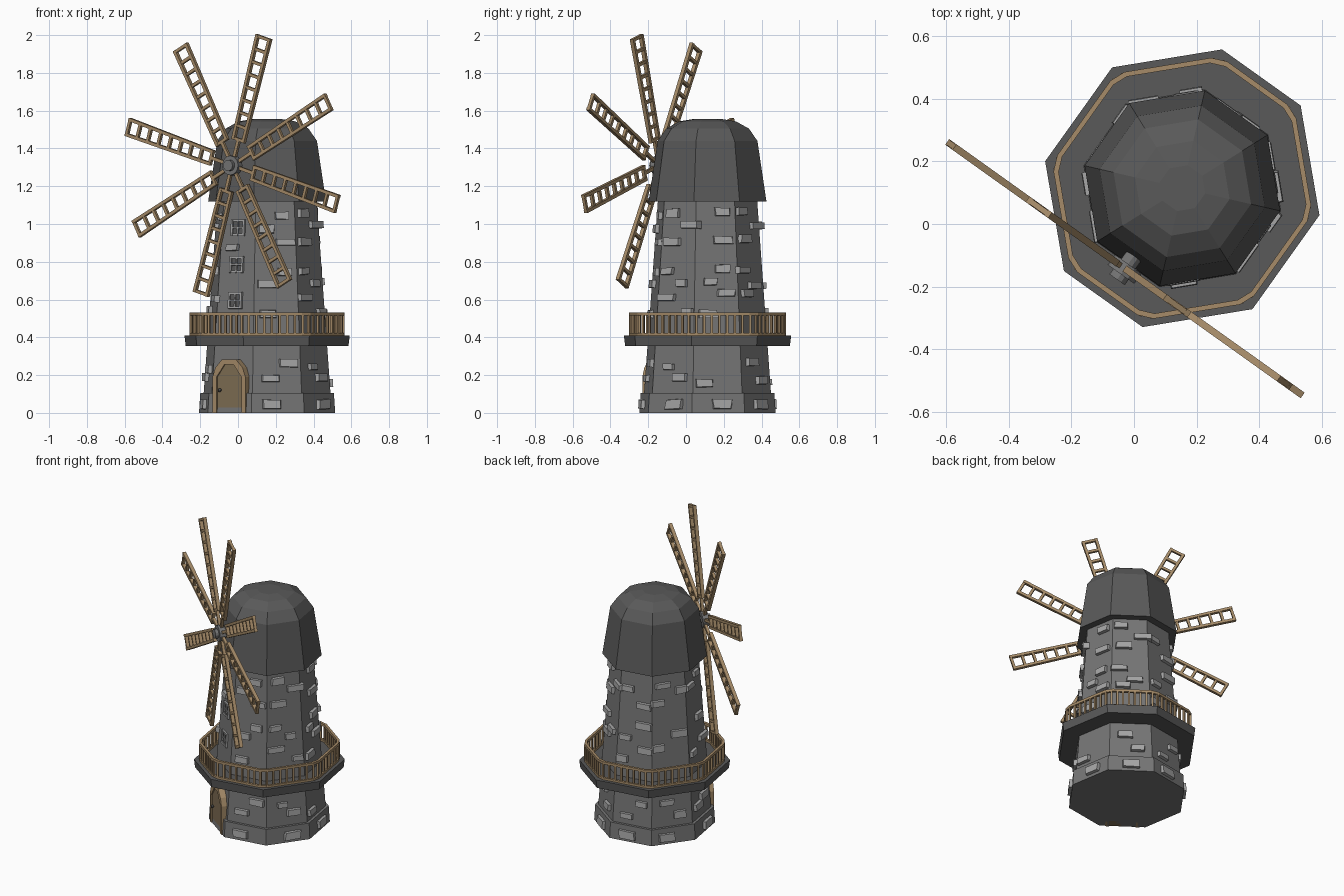
import bpy, bmesh, random
from math import radians, cos, sin, pi
from mathutils import Matrix, Vector

if "Cube" in bpy.data.objects:
    bpy.data.objects.remove(bpy.data.objects["Cube"])

random.seed(4)
# Local frame: x points outward through the door face, y runs along that face
FRONT = Matrix.Translation((0.154, 0.114, 0)) @ Matrix.Rotation(radians(-125.5), 4, 'Z')


def material(name, rgb):
    m = bpy.data.materials.new(name)
    m.diffuse_color = (*rgb, 1)
    m.use_nodes = True
    m.node_tree.nodes["Principled BSDF"].inputs["Base Color"].default_value = m.diffuse_color
    return m


wood = material("wood", (0.38, 0.26, 0.14))
door_wood = material("door_wood", (0.22, 0.16, 0.09))
dark = material("dark_grey", (0.10, 0.10, 0.10))
wall = material("wall_grey", (0.18, 0.18, 0.18))
light = material("light_grey", (0.38, 0.38, 0.38))


def finish(name, bm, mat):
    bmesh.ops.recalc_face_normals(bm, faces=bm.faces)
    me = bpy.data.meshes.new(name)
    bm.to_mesh(me)
    bm.free()
    me.materials.append(mat)
    ob = bpy.data.objects.new(name, me)
    ob.matrix_world = FRONT
    bpy.context.collection.objects.link(ob)
    return ob


def box(bm, size, mat):
    S = Matrix.Diagonal((*size, 1))
    return bmesh.ops.create_cube(bm, size=1, matrix=mat @ S)['verts']


def at(x, y, z):
    return Matrix.Translation((x, y, z))


def octagon(r):
    return [(r * cos(pi / 8 + k * pi / 4), r * sin(pi / 8 + k * pi / 4)) for k in range(8)]


def loft(bm, rings):
    """Closed solid through a list of equal-length vertex loops."""
    loops = [[bm.verts.new(p) for p in r] for r in rings]
    n = len(loops[0])
    for a, b in zip(loops, loops[1:]):
        for i in range(n):
            bm.faces.new((a[i], a[(i + 1) % n], b[(i + 1) % n], b[i]))
    bm.faces.new(loops[0])
    bm.faces.new(loops[-1])


def turned(name, profile, mat):
    bm = bmesh.new()
    loft(bm, [[(x, y, z) for x, y in octagon(r)] for r, z in profile])
    return finish(name, bm, mat)


def tower_r(z):
    return 0.345 - 0.075 * (z - 0.10) / 1.02


# Tower, plinth and cap
turned("plinth", [(0.370, 0), (0.363, 0.105)], wall)
turned("tower", [(tower_r(0.1), 0.1), (tower_r(1.14), 1.14)], wall)
turned("roof", [(0.32, 1.12), (0.271, 1.44), (0.225, 1.505), (0.155, 1.543), (0.075, 1.556)], dark)

# Balcony deck, narrower on the faces parallel to the sails
quarter = [(0.434, 0.154), (0.184, 0.406)]
deck = quarter + [(-x, y) for x, y in quarter[::-1]]
deck += [(-x, -y) for x, y in deck]
bm = bmesh.new()
loft(bm, [[(x * s, y * s, z) for x, y in deck] for s, z in ((0.985, 0.355), (1, 0.41))])
finish("balcony_deck", bm, dark)

# Balcony railing with cut corners
corners = [Vector((x, y)) for x, y in deck]
cut = []
for i, p in enumerate(corners):
    for q in (corners[i - 1], corners[(i + 1) % 8]):
        cut.append(p + (q - p).normalized() * 0.03)
bm = bmesh.new()
for z0, z1 in ((0.408, 0.424), (0.515, 0.532)):
    rings = [[bm.verts.new((p.x * s, p.y * s, z)) for p in cut]
             for s, z in ((0.95, z0), (0.95, z1), (0.912, z1), (0.912, z0))]
    for a, b in zip(rings, rings[1:] + rings[:1]):
        for i in range(16):
            j = (i + 1) % 16
            bm.faces.new((a[i], a[j], b[j], b[i]))
for i in range(8):
    a, b = corners[i] * 0.931, corners[(i + 1) % 8] * 0.931
    turn = Matrix.Rotation((b - a).to_3d().xy.angle_signed(Vector((1, 0))), 4, 'Z')
    for k in range(8):
        p = a.lerp(b, (k + 0.5) / 8)
        box(bm, (0.012, 0.012, 0.1), at(p.x, p.y, 0.469) @ turn)
finish("balcony_railing", bm, wood)

# Door: arched frame around a panel
arch = [(0.107, 0), (0.107, 0.19), (0.088, 0.24), (0.045, 0.283)]


def arch_points(inset, d):
    half = [(y - inset * (0.6 if i == 3 else 1), z - inset * (i > 1)) for i, (y, z) in enumerate(arch)]
    return [(d, y, z) for y, z in half] + [(d, -y, z) for y, z in half[::-1]]


bm = bmesh.new()
loops = [[bm.verts.new(p) for p in arch_points(i, d)]
         for i, d in ((0, 0.29), (0, 0.348), (0.026, 0.348), (0.026, 0.29))]
for a, b in zip(loops, loops[1:] + loops[:1]):
    for i in range(7):
        bm.faces.new((a[i], a[i + 1], b[i + 1], b[i]))
for i in (0, 7):
    bm.faces.new([l[i] for l in loops])
finish("door_frame", bm, wood)
bm = bmesh.new()
loft(bm, [arch_points(0.022, 0.28), arch_points(0.022, 0.340)])
finish("door", bm, door_wood)
bm = bmesh.new()
bmesh.ops.create_uvsphere(bm, u_segments=8, v_segments=6, radius=0.01, matrix=at(0.348, -0.06, 0.12))
finish("door_knob", bm, dark)

# Windows stacked above the door, four panes each
tilt = Matrix.Rotation(radians(-3.9), 4, 'Y')
frames, panes = bmesh.new(), bmesh.new()
for z in (0.595, 0.785, 0.98):
    M = at(tower_r(z) * cos(pi / 8), 0, z) @ tilt
    box(panes, (0.008, 0.08, 0.08), M)
    for k in (-1, 0, 1):
        w = 0.012 if k else 0.008
        box(frames, (0.024, w, 0.088), M @ at(0, k * 0.038, 0))
        box(frames, (0.022, 0.086, w), M @ at(0, 0, k * 0.038))
finish("window_frames", frames, light)
finish("window_panes", panes, dark)


# Protruding stones scattered over the walls
def stone(bm, face, s, z, w, h):
    d = (tower_r(z) if z > 0.1 else 0.366) * cos(pi / 8)
    M = Matrix.Rotation(face * pi / 4, 4, 'Z') @ at(d, s, z) @ tilt
    vs = box(bm, (0.04, w, h), M)
    c = M @ Vector((0.02, 0, 0))
    for v in vs:
        if (M.inverted() @ v.co).x > 0:
            v.co = c + (v.co - c) * random.uniform(0.78, 0.98)


bm = bmesh.new()
rows = [(0.17, -0.05), (0.25, 0.045), (0.54, -0.06), (0.62, 0.06), (0.69, -0.045),
        (0.76, 0.05), (0.91, 0.055), (0.98, -0.06), (1.05, 0.045)]
for face in range(1, 8):
    side = 1 if face % 2 else -1
    stone(bm, face, random.uniform(-0.06, 0.06), 0.045, 0.11, 0.055)
    for z, s in rows:
        if random.random() < 0.88:
            stone(bm, face, side * s + random.uniform(-0.02, 0.02), z + random.uniform(-0.02, 0.02),
                  random.uniform(0.07, 0.115), random.uniform(0.036, 0.05))
stone(bm, 0, -0.03, 0.875, 0.08, 0.035)
finish("wall_stones", bm, light)

# Eight ladder-shaped sails
HUB = at(0.315, 0, 1.31)
bm = bmesh.new()
R0, R1, W0, W1 = 0.135, 0.712, 0.042, 0.05
for k in range(8):
    M = HUB @ Matrix.Rotation(radians(-16.7 + 45 * k), 4, 'X')
    box(bm, (0.018, 0.018, R0), M @ at(0, 0, R0 / 2 + 0.01))
    for side in (-1, 1):
        lean = Matrix.Rotation(-side * (W1 - W0) / (R1 - R0), 4, 'X')
        box(bm, (0.022, 0.017, R1 - R0),
            M @ at(0, side * ((W0 + W1) / 2 - 0.0085), (R0 + R1) / 2) @ lean)
    for i in range(9):
        t = i / 8
        box(bm, (0.018, 2 * (W0 + (W1 - W0) * t) - 0.018, 0.016),
            M @ at(0, 0, R0 + 0.008 + t * (R1 - R0 - 0.016)))
finish("sails", bm, wood)

# Hub disc, nose and axle
bm = bmesh.new()
for r, x0, x1 in ((0.052, 0.297, 0.337), (0.03, 0.337, 0.358), (0.028, 0.2, 0.3)):
    bmesh.ops.create_cone(bm, cap_ends=True, segments=12, radius1=r, radius2=r, depth=x1 - x0,
                          matrix=at((x0 + x1) / 2, 0, 1.31) @ Matrix.Rotation(pi / 2, 4, 'Y'))
finish("sail_hub", bm, wall)
